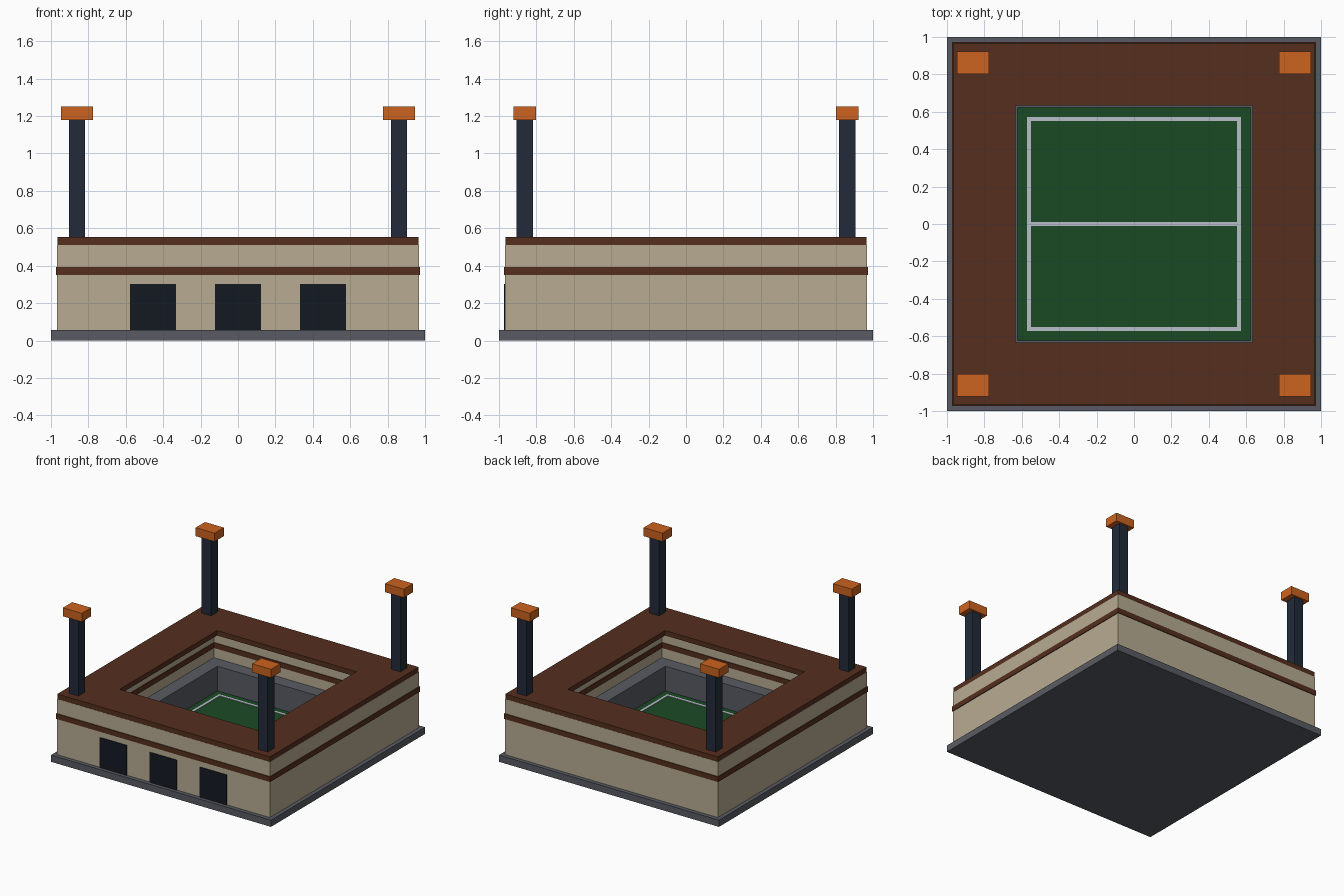
import bpy, bmesh

if "Cube" in bpy.data.objects:
    bpy.data.objects.remove(bpy.data.objects["Cube"])


def material(name, rgb):
    m = bpy.data.materials.new(name)
    m.diffuse_color = (*rgb, 1)
    m.use_nodes = True
    m.node_tree.nodes["Principled BSDF"].inputs["Base Color"].default_value = m.diffuse_color
    return m


CONCRETE = material("concrete", (0.10, 0.105, 0.125))
CREAM = material("cream_wall", (0.48, 0.41, 0.29))
BROWN = material("brown_trim", (0.09, 0.028, 0.013))
NAVY = material("navy_steel", (0.016, 0.024, 0.042))
ORANGE = material("orange_lamp", (0.60, 0.125, 0.013))
DARK = material("dark_opening", (0.007, 0.010, 0.016))
GREEN = material("grass", (0.011, 0.068, 0.018))
WHITE = material("line_paint", (0.48, 0.52, 0.58))


def finish(name, bm, mat):
    bmesh.ops.recalc_face_normals(bm, faces=bm.faces)
    me = bpy.data.meshes.new(name)
    bm.to_mesh(me)
    bm.free()
    me.materials.append(mat)
    ob = bpy.data.objects.new(name, me)
    bpy.context.collection.objects.link(ob)
    return ob


def box(name, x, y, z, mat):
    """Box from (min, max) ranges on each axis."""
    bm = bmesh.new()
    bmesh.ops.create_cube(bm, size=1)
    for v in bm.verts:
        v.co = [r[0] if c < 0 else r[1] for c, r in zip(v.co, (x, y, z))]
    return finish(name, bm, mat)


def ring(name, outer, inner, z0, z1, mat):
    """Square frame with a square hole."""
    bm = bmesh.new()
    signs = [(-1, -1), (1, -1), (1, 1), (-1, 1)]
    loops = [[bm.verts.new((sx * r, sy * r, z)) for sx, sy in signs]
             for r, z in ((outer, z0), (outer, z1), (inner, z1), (inner, z0))]
    for k in range(4):
        a, b = loops[k], loops[(k + 1) % 4]
        for i in range(4):
            j = (i + 1) % 4
            bm.faces.new((a[i], a[j], b[j], b[i]))
    return finish(name, bm, mat)


# Ground slab, outer walls, trim and roof
box("base_slab", (-1, 1), (-1, 1), (0, 0.055), CONCRETE)
ring("outer_wall", 0.967, 0.73, 0.055, 0.512, CREAM)
ring("wall_band", 0.973, 0.724, 0.35, 0.393, BROWN)
ring("roof", 0.966, 0.633, 0.512, 0.553, BROWN)

# Lower stand around the pitch
ring("lower_stand", 0.73, 0.622, 0.055, 0.267, CONCRETE)

# Pitch and painted lines
box("pitch", (-0.622, 0.622), (-0.622, 0.622), (0.055, 0.065), GREEN)
ring("boundary_line", 0.573, 0.552, 0.065, 0.069, WHITE)
box("halfway_line", (-0.552, 0.552), (-0.0105, 0.0105), (0.065, 0.069), WHITE)

# Front entrances
for i, x in enumerate((-0.455, 0, 0.455)):
    box(f"entrance_{i + 1}", (x - 0.123, x + 0.123), (-0.972, -0.95), (0.055, 0.302), DARK)

# Floodlight towers at the corners
for sy, row in ((-1, "front"), (1, "back")):
    for sx, side in ((-1, "left"), (1, "right")):
        x, y = sx * 0.86, sy * 0.862
        box(f"{row}_{side}_tower", (x - 0.043, x + 0.043), (y - 0.043, y + 0.043), (0.553, 1.18), NAVY)
        box(f"{row}_{side}_lamp", (x - 0.086, x + 0.086), (y - 0.06, y + 0.06), (1.18, 1.25), ORANGE)
